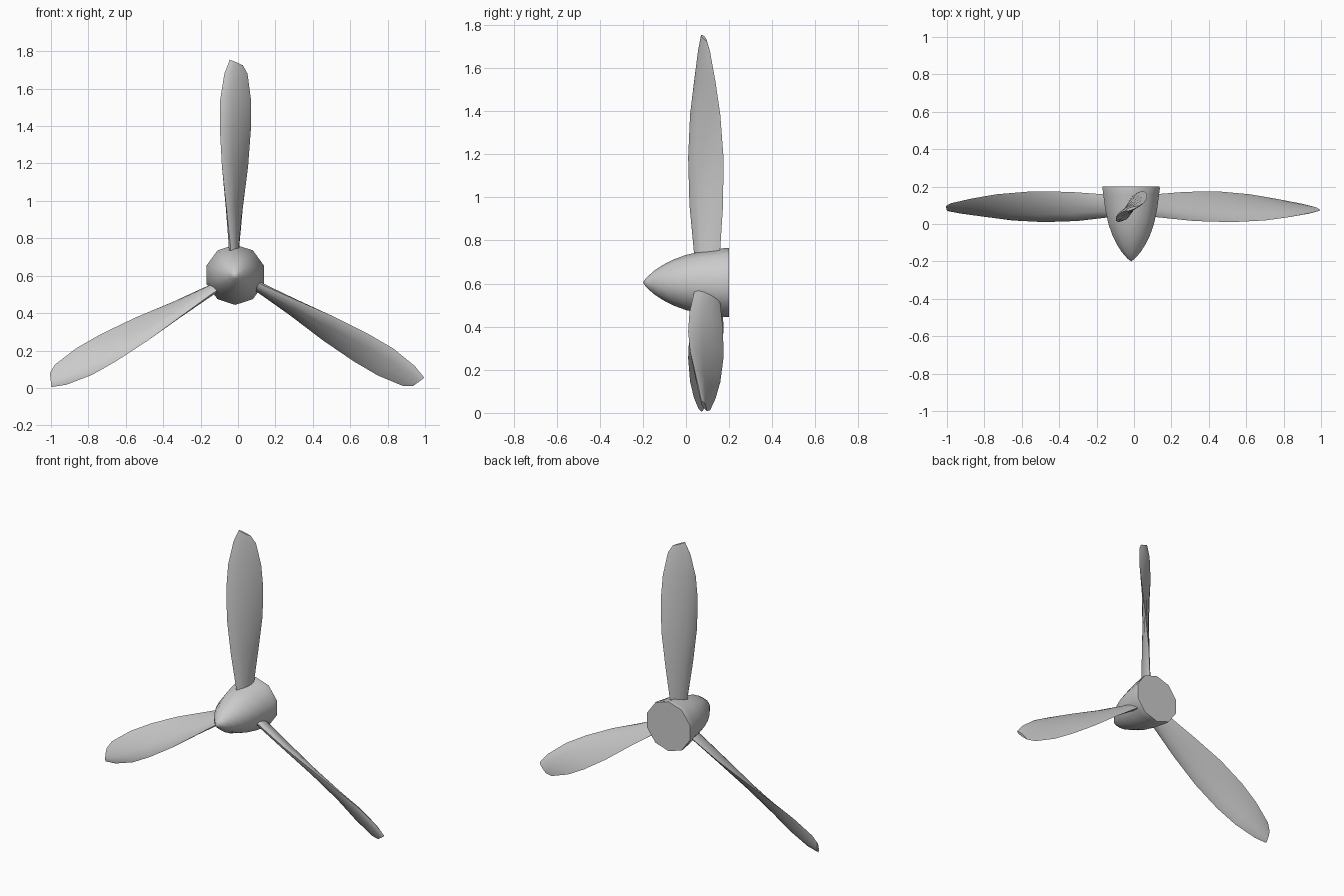
import bpy, bmesh, math
from mathutils import Matrix, Vector

if "Cube" in bpy.data.objects:
    bpy.data.objects.remove(bpy.data.objects["Cube"])

CX, CZ = -0.015, 0.605   # propeller axis, running along y


def finish(name, bm, angle):
    bmesh.ops.recalc_face_normals(bm, faces=bm.faces)
    mesh = bpy.data.meshes.new(name)
    bm.to_mesh(mesh)
    bm.free()
    ob = bpy.data.objects.new(name, mesh)
    bpy.context.collection.objects.link(ob)
    bpy.ops.object.select_all(action='DESELECT')
    ob.select_set(True)
    bpy.context.view_layer.objects.active = ob
    bpy.ops.object.shade_smooth_by_angle(angle=math.radians(angle))
    return ob


def loft(bm, rings):
    for a, b in zip(rings, rings[1:]):
        n = len(a)
        for i in range(n):
            j = (i + 1) % n
            bm.faces.new((a[i], a[j], b[j], b[i]))


# Spinner: ten-sided pointed cone with a flat back
bm = bmesh.new()
profile = [(-0.185, 0.021), (-0.15, 0.053), (-0.11, 0.08), (-0.06, 0.106),
           (0.0, 0.128), (0.08, 0.146), (0.16, 0.157), (0.188, 0.161), (0.2, 0.16)]
rings = []
for y, r in profile:
    rings.append([bm.verts.new((CX + r * math.sin(k * math.pi / 5), y,
                                CZ + r * math.cos(k * math.pi / 5))) for k in range(10)])
loft(bm, rings)
tip = bm.verts.new((CX, -0.2, CZ))
for i in range(10):
    bm.faces.new((rings[0][i], tip, rings[0][(i + 1) % 10]))
bm.faces.new(rings[-1])
finish("spinner", bm, 45)

# Blade sections: radius, centre x, centre y, half chord x, half chord y, thickness, skew
sections = [
    (0.07, -0.003, 0.097, 0.018, 0.054, 0.046, 0),
    (0.16, -0.003, 0.097, 0.023, 0.062, 0.044, 0),
    (0.36, -0.003, 0.094, 0.044, 0.078, 0.042, 0),
    (0.58, -0.001, 0.092, 0.070, 0.082, 0.040, 0),
    (0.78, 0.001, 0.089, 0.083, 0.070, 0.037, 0),
    (0.93, 0.002, 0.087, 0.083, 0.050, 0.034, 0),
    (1.075, 0.004, 0.085, 0.062, 0.026, 0.028, 0),
    (1.135, 0.006, 0.084, 0.035, 0.012, 0.016, -0.015),
]
# Aerofoil outline: chord position and thickness fraction
foil = [(-1, 0), (-0.8, 0.33), (-0.35, 0.5), (0.25, 0.42), (0.75, 0.2),
        (1, 0), (0.75, -0.2), (0.25, -0.42), (-0.35, -0.5), (-0.8, -0.33)]

# Three twisted blades
for b in range(3):
    bm = bmesh.new()
    rings = []
    for r, cx, cy, dx, dy, t, skew in sections:
        chord = Vector((dx, dy, skew))
        normal = Vector((dy, -dx, 0)).normalized() * t
        rings.append([bm.verts.new(Vector((cx, cy, r)) + chord * c + normal * n)
                      for c, n in foil])
    loft(bm, rings)
    bm.faces.new(rings[0])
    bm.faces.new(rings[-1])
    turn = Matrix.Translation((CX, 0, CZ)) @ Matrix.Rotation(b * math.tau / 3, 4, 'Y')
    bmesh.ops.transform(bm, matrix=turn, verts=bm.verts)
    finish(f"blade_{b + 1}", bm, 50)
